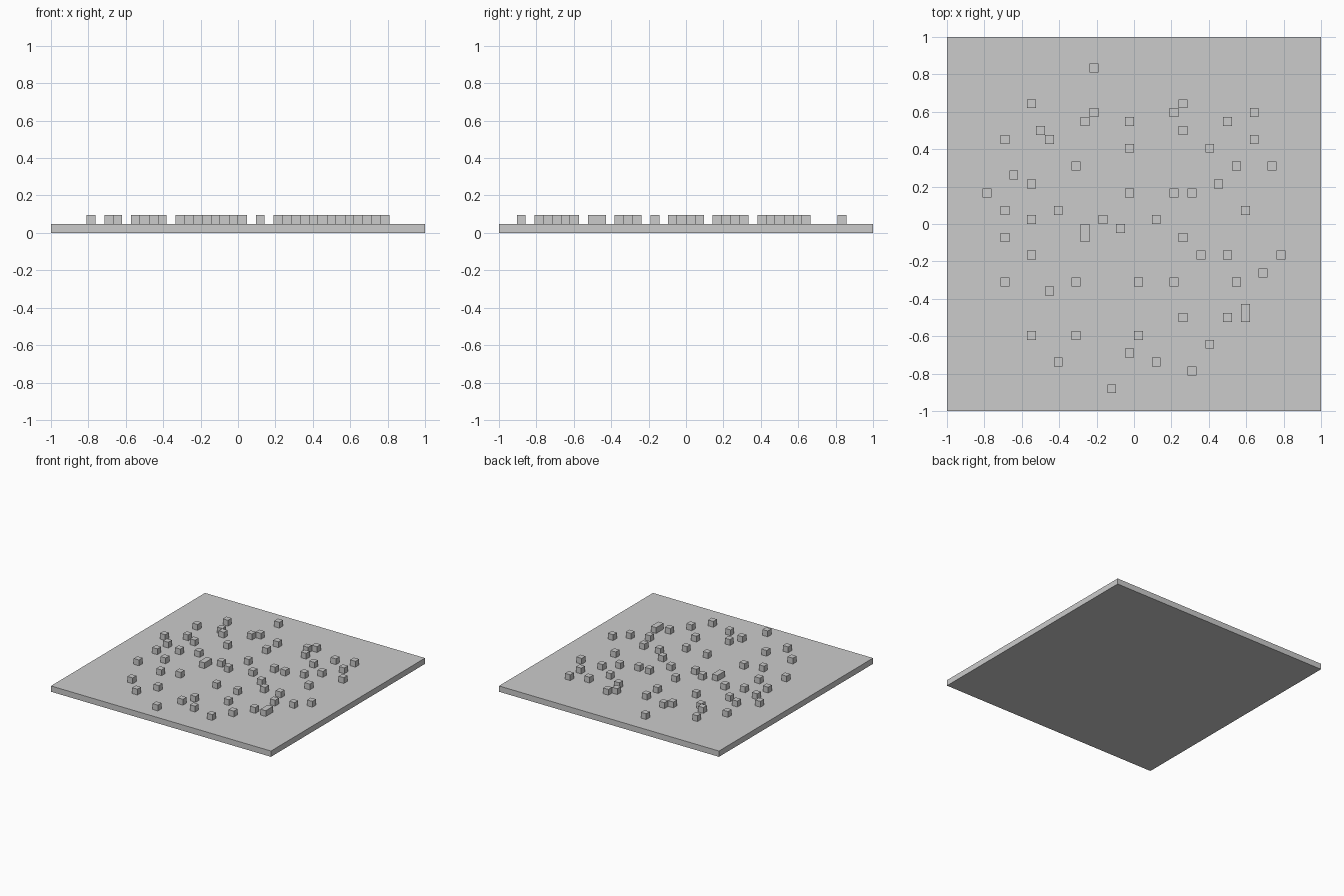
import bpy
import bmesh
from mathutils import Matrix, Vector

default_cube = bpy.data.objects.get("Cube")
if default_cube:
    bpy.data.objects.remove(default_cube, do_unlink=True)

HALF_CELLS = 21            # grid cells from the centre to an edge
CELL = 1 / HALF_CELLS      # cell width, also the plate and stud height


def add_box(bm, low, high):
    """Add an axis-aligned box between two corners."""
    low, high = Vector(low), Vector(high)
    matrix = Matrix.Translation((low + high) / 2) @ Matrix.Diagonal((*(high - low), 1))
    bmesh.ops.create_cube(bm, size=1, matrix=matrix)


def add_object(name, bm):
    """Turn a bmesh into a linked object."""
    mesh = bpy.data.meshes.new(name)
    bm.to_mesh(mesh)
    bm.free()
    obj = bpy.data.objects.new(name, mesh)
    bpy.context.collection.objects.link(obj)
    return obj


# Flat square base
plate = bmesh.new()
add_box(plate, (-1, -1, 0), (1, 1, CELL))
add_object("base_plate", plate)

# Columns holding a single stud, keyed by grid row from back to front
stud_rows = {
    17: [-5],
    13: [-12, 5],
    12: [-5, 4, 13],
    11: [-6, -1, 10],
    10: [-11, 5],
    9: [-15, -10, 13],
    8: [-1, 8],
    6: [-7, 11, 15],
    5: [-14],
    4: [-12, 9],
    3: [-17, -1, 4, 6],
    1: [-15, -9, 12],
    0: [-12, -4, 2],
    -1: [-2],
    -2: [-15, 5],
    -4: [-12, 7, 10, 16],
    -6: [14],
    -7: [-15, -7, 0, 4, 11],
    -8: [-10],
    -11: [5, 10],
    -13: [-12, -7, 0],
    -14: [8],
    -15: [-1],
    -16: [-9, 2],
    -17: [6],
    -19: [-3],
}
# Studs two cells deep, given by column and front row
double_studs = [(-6, -2), (12, -11)]


def add_stud(bm, column, row, depth=1):
    """Add a block standing on the plate at a grid cell."""
    low = Vector((column, row, 1)) * CELL
    add_box(bm, low, low + Vector((1, depth, 1)) * CELL)


# Scattered raised cubes
studs = bmesh.new()
for row, columns in stud_rows.items():
    for column in columns:
        add_stud(studs, column, row)
for column, row in double_studs:
    add_stud(studs, column, row, depth=2)
add_object("raised_studs", studs)
